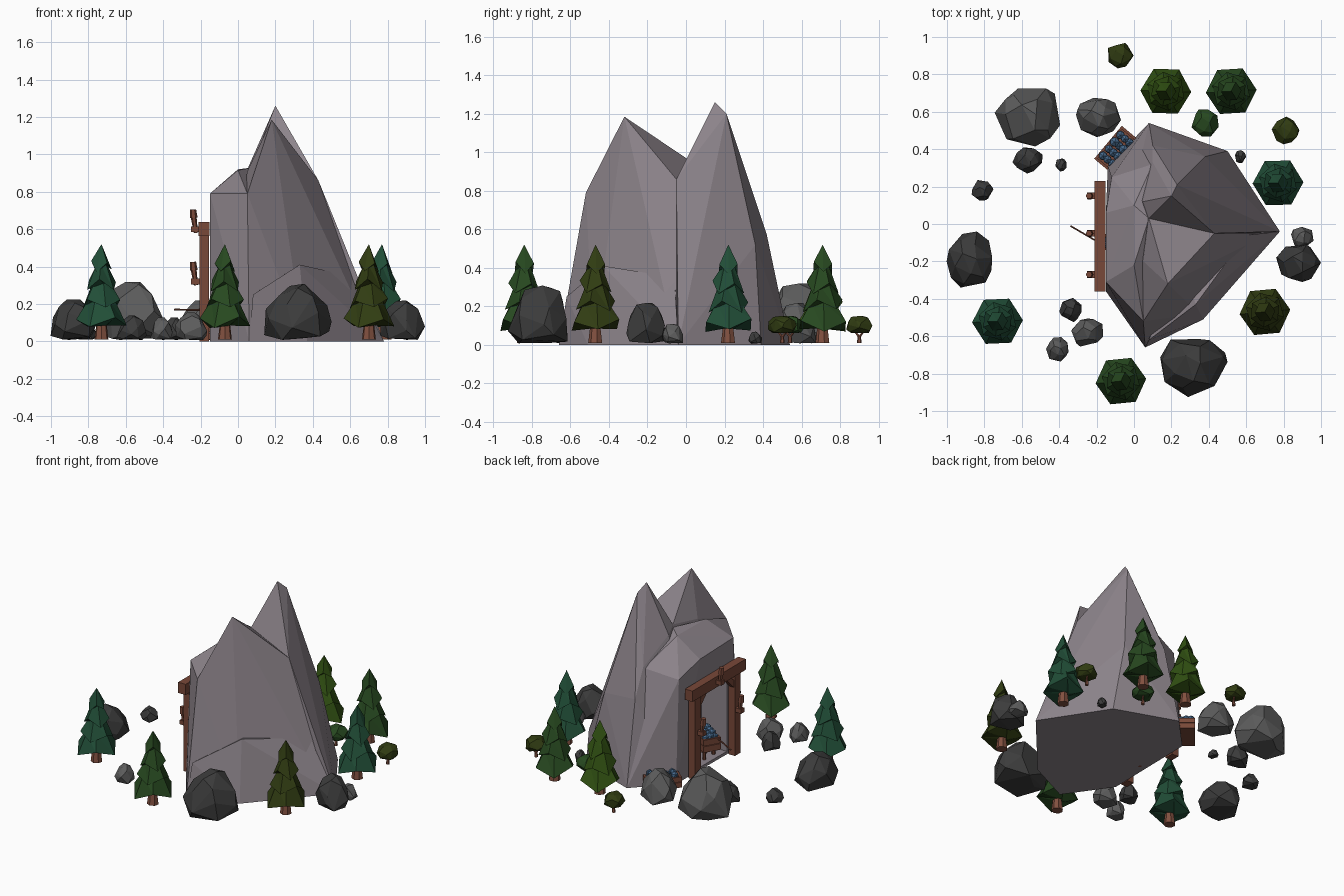
import bpy, bmesh, math, random
from mathutils import Vector, Matrix

if "Cube" in bpy.data.objects:
    bpy.data.objects.remove(bpy.data.objects["Cube"])

random.seed(7)
mats = {}


def mat(name, col):
    if name not in mats:
        mats[name] = bpy.data.materials.new(name)
        mats[name].diffuse_color = (*col, 1)
    return mats[name]


STONE = mat("stone", (0.27, 0.235, 0.262))
WOOD = mat("wood", (0.19, 0.065, 0.04))
ORE = mat("ore", (0.06, 0.14, 0.26))
BARK = mat("bark", (0.22, 0.08, 0.05))


def finish(bm, name, m):
    bmesh.ops.recalc_face_normals(bm, faces=bm.faces)
    me = bpy.data.meshes.new(name)
    bm.to_mesh(me)
    bm.free()
    o = bpy.data.objects.new(name, me)
    bpy.context.collection.objects.link(o)
    if m:
        me.materials.append(m)
    return o


def hull(name, pts, m, simplify=0.0):
    bm = bmesh.new()
    vs = [bm.verts.new(p) for p in pts]
    bmesh.ops.convex_hull(bm, input=vs)
    bmesh.ops.delete(bm, geom=[v for v in bm.verts if not v.link_faces], context='VERTS')
    if simplify:
        bmesh.ops.dissolve_limit(bm, angle_limit=simplify, verts=bm.verts, edges=bm.edges)
    return finish(bm, name, m)


def box(name, c, size, m, rot=None):
    bm = bmesh.new()
    mx = Matrix.Translation(c) @ (rot or Matrix()) @ Matrix.Diagonal((*size, 1))
    bmesh.ops.create_cube(bm, size=1, matrix=mx)
    return finish(bm, name, m)


def rod(name, a, b, r1, r2, m, n=6):
    a, b = Vector(a), Vector(b)
    bm = bmesh.new()
    q = (b - a).to_track_quat('Z', 'Y').to_matrix().to_4x4()
    bmesh.ops.create_cone(bm, cap_ends=True, segments=n, radius1=r1, radius2=r2,
                          depth=(b - a).length, matrix=Matrix.Translation((a + b) / 2) @ q)
    return finish(bm, name, m)


# Mountain: two steep peaks, a west shoulder above the mine and a lower ledge
saddle, ridge = (0.08, 0.03, 0.95), (0.43, -0.05, 0.86)
south = hull("south_peak", [
    (-0.13, -0.37, 0), (0.06, -0.66, 0), (0.35, -0.48, 0), (0.73, -0.05, 0), (-0.1, 0.05, 0), (0.4, 0.1, 0),
    (0.05, -0.52, 0.79), (0.18, -0.32, 1.185), (0.05, -0.2, 0.91), saddle, ridge], STONE)
north = hull("north_peak", [
    (-0.13, 0.31, 0), (0.08, 0.54, 0), (0.5, 0.39, 0), (0.78, -0.04, 0), (-0.1, -0.05, 0), (0.3, -0.1, 0),
    (0.2, 0.15, 1.26), (0.23, 0.21, 1.2), saddle, ridge, (0.05, 0.12, 0.92),
    (0.1, 0.33, 0.76), (0.1, 0.42, 0.57), (0.38, 0.36, 0.52)], STONE)
shoulder = hull("west_shoulder", [
    (-0.15, -0.36, 0), (0.06, -0.66, 0), (-0.14, 0.31, 0), (0.08, 0.54, 0), (0.15, 0, 0),
    (-0.15, -0.31, 0.79), (0.05, -0.52, 0.79), (-0.15, 0.06, 0.78), (-0.12, 0.25, 0.7),
    (0.0, -0.22, 0.915), (0.0, 0.1, 0.92), (0.08, 0.03, 0.93), (0.1, 0.32, 0.75)], STONE)
ledge = hull("lower_ledge", [
    (0.33, -0.43, 0.41), (0.6, -0.06, 0.35), (0.37, -0.51, 0), (0.78, -0.04, 0), (0.08, -0.62, 0.25),
    (0.06, -0.66, 0), (0.25, 0, 0), (0.25, -0.2, 0.36)], STONE)

# Mine opening cut into the west wall
cutter = box("opening_cutter", (-0.12, -0.06, 0.295), (0.34, 0.36, 0.55), None)
cutter.hide_render = True
for o in (south, north, shoulder):
    md = o.modifiers.new("opening", 'BOOLEAN')
    md.operation, md.object, md.solver = 'DIFFERENCE', cutter, 'EXACT'
    bpy.context.view_layer.objects.active = o
    bpy.ops.object.modifier_apply(modifier="opening")
bpy.data.objects.remove(cutter)

# Timber frame with torches
box("lintel", (-0.182, -0.065, 0.6), (0.058, 0.59, 0.075), WOOD)
for i, y in enumerate((0.16, -0.28)):
    s = 1 if y > 0 else -1
    box(f"post_{i}", (-0.18, y, 0.29), (0.05, 0.065, 0.58), WOOD)
    box(f"brace_{i}", (-0.18, y - s * 0.05, 0.52), (0.035, 0.035, 0.15), WOOD,
        Matrix.Rotation(s * math.radians(45), 4, 'X'))
for i, (y, z) in enumerate(((0.15, 0.3), (-0.05, 0.58), (-0.27, 0.3))):
    box(f"torch_bracket_{i}", (-0.225, y, z + 0.02), (0.05, 0.035, 0.03), WOOD)
    rod(f"torch_stick_{i}", (-0.225, y, z), (-0.238, y, z + 0.09), 0.011, 0.016, WOOD)
    rod(f"torch_head_{i}", (-0.237, y, z + 0.08), (-0.241, y, z + 0.125), 0.021, 0.017, WOOD)


# Ore container: open plank box heaped with ore
def ore_box(name, c, l, w, h, ang, tilt=0):
    R = Matrix.Rotation(ang, 4, 'Z') @ Matrix.Rotation(tilt, 4, 'Y')
    c = Vector(c)
    t = 0.014
    box(name + "_floor", c + R @ Vector((0, 0, t / 2)), (l, w, t), WOOD, R)
    for s in (-1, 1):
        for k in range(2):
            z = h * (0.25 + 0.5 * k)
            box(f"{name}_side_{s}_{k}", c + R @ Vector((0, s * (w - t) / 2, z)), (l, t, h * 0.45), WOOD, R)
            box(f"{name}_end_{s}_{k}", c + R @ Vector((s * (l - t) / 2, 0, z)), (t, w, h * 0.45), WOOD, R)
    bm = bmesh.new()
    for i in range(4):
        for j in (-1, 0, 1):
            p = c + R @ Vector(((i - 1.5) * l * 0.21, j * w * 0.27, h * 0.9 + random.uniform(0, 0.025)))
            bmesh.ops.create_icosphere(bm, subdivisions=1, radius=random.uniform(0.024, 0.03),
                                       matrix=Matrix.Translation(p))
    finish(bm, name + "_ore", ORE)


ore_box("crate", (-0.095, 0.4, 0.01), 0.23, 0.115, 0.075, math.radians(50))
ore_box("barrow", (-0.08, -0.11, 0.09), 0.18, 0.12, 0.09, math.radians(-30))
for s in (-1, 1):
    rod(f"barrow_leg_{s}", (-0.1, -0.11 + s * 0.05, 0), (-0.1, -0.11 + s * 0.05, 0.1), 0.012, 0.012, WOOD)
rod("barrow_wheel", (-0.03, -0.16, 0.055), (-0.02, -0.14, 0.055), 0.05, 0.05, WOOD, 10)
rod("barrow_handle", (-0.34, -0.01, 0.17), (-0.1, -0.15, 0.165), 0.005, 0.005, WOOD)

# Pine trees: stacked six-sided skirts with a zigzag hem
TIERS = [(0.0, 0.52), (0.055, 0.4), (0.032, 0.41), (0.083, 0.3), (0.052, 0.31),
         (0.105, 0.2), (0.072, 0.22), (0.136, 0.1), (0.03, 0.085)]


def pine(i, x, y, col):
    bm = bmesh.new()
    n, a0 = 6, random.uniform(-0.1, 0.1)
    rings = []
    for k, (r, z) in enumerate(TIERS):
        ring = []
        for j in range(n if r else 1):
            a = a0 + 2 * math.pi * j / n + (k // 2) * 0.35 - 1.05
            dz = ((-1) ** (j + k // 2) * 0.025 + random.uniform(-0.01, 0.01)) if k % 2 else 0
            ring.append(bm.verts.new((x + r * math.cos(a), y + r * math.sin(a), z + dz)))
        rings.append(ring)
    for A, B in zip(rings, rings[1:]):
        for j in range(n):
            b0, b1 = B[j], B[(j + 1) % n]
            if len(A) == 1:
                bm.faces.new((A[0], b0, b1))
            else:
                bm.faces.new((A[j], b0, b1))
                bm.faces.new((A[j], b1, A[(j + 1) % n]))
    bm.faces.new(rings[-1])
    finish(bm, f"pine_foliage_{i}", mat(f"foliage_{col}", col))
    rod(f"pine_trunk_{i}", (x, y, 0.01), (x, y, 0.11), 0.038, 0.026, BARK, 7)


TEAL, DARK, OLIVE, LIME = (0.015, 0.075, 0.038), (0.02, 0.065, 0.014), (0.03, 0.045, 0.006), (0.03, 0.08, 0.006)
for i, t in enumerate([(-0.73, -0.52, TEAL), (-0.07, -0.84, DARK), (0.70, -0.47, OLIVE),
                       (0.77, 0.22, TEAL), (0.17, 0.71, LIME), (0.52, 0.71, DARK)]):
    pine(i, *t)


# Faceted lump: hull of random points squeezed into given extents
def lump(name, x, y, z0, rx, ry, h, m, n=24, taper=0.22):
    pts = []
    for i in range(n):
        z = 1 - 2 * (i + 0.5) / n
        r = (1 - z * z) ** 0.5
        a = i * 2.4 + random.uniform(-0.35, 0.35)
        v = Vector((r * math.cos(a), r * math.sin(a), max(z, -0.6)))
        v *= random.uniform(0.9, 1.06)
        v.z = min(v.z, 0.88)
        f = 1 - taper * v.z
        pts.append([v.x * f, v.y * f, v.z])
    lo = [min(p[k] for p in pts) for k in range(3)]
    hi = [max(p[k] for p in pts) for k in range(3)]
    org, size = (x - rx, y - ry, z0), (2 * rx, 2 * ry, h)
    pts = [[org[k] + size[k] * (p[k] - lo[k]) / (hi[k] - lo[k]) for k in range(3)] for p in pts]
    return hull(name, pts, m, math.radians(14))


# Boulders and stones
GREY, COAL = mat("grey_rock", (0.11, 0.11, 0.11)), mat("dark_rock", (0.045, 0.045, 0.045))
ROCKS = [(-0.57, 0.57, 0.175, 0.155, 0.31, GREY), (-0.19, 0.57, 0.12, 0.105, 0.21, GREY),
         (-0.57, 0.34, 0.08, 0.07, 0.13, COAL), (-0.39, 0.315, 0.03, 0.035, 0.05, COAL),
         (-0.81, 0.18, 0.058, 0.055, 0.09, COAL), (-0.88, -0.19, 0.122, 0.15, 0.215, COAL),
         (-0.34, -0.46, 0.06, 0.065, 0.12, COAL), (-0.25, -0.58, 0.085, 0.075, 0.145, GREY),
         (-0.41, -0.67, 0.06, 0.065, 0.12, GREY), (0.32, -0.77, 0.18, 0.155, 0.3, COAL),
         (0.88, -0.21, 0.12, 0.1, 0.21, COAL), (0.9, -0.07, 0.06, 0.055, 0.1, GREY),
         (0.57, 0.36, 0.03, 0.035, 0.06, COAL)]
for i, (x, y, rx, ry, h, m) in enumerate(ROCKS):
    lump(f"rock_{i}", x, y, 0.008, rx, ry, h, m)

# Small bushes on forked stems
for i, (x, y, r, col) in enumerate([(-0.07, 0.9, 0.068, OLIVE), (0.38, 0.54, 0.073, DARK), (0.81, 0.5, 0.074, OLIVE)]):
    lump(f"bush_{i}", x, y, 0.06, r, r, 0.09, mat(f"foliage_{col}", col), 24, 0)
    rod(f"bush_stem_{i}", (x, y, 0.01), (x, y, 0.05), 0.012, 0.008, BARK)
    for s in (-1, 1):
        rod(f"bush_fork_{i}_{s}", (x, y, 0.04), (x + s * 0.02, y + s * 0.03, 0.08), 0.007, 0.005, BARK)

for m in bpy.data.materials:
    if m.users and not m.is_grease_pencil:
        m.use_nodes = True
        m.node_tree.nodes["Principled BSDF"].inputs["Base Color"].default_value = m.diffuse_color
